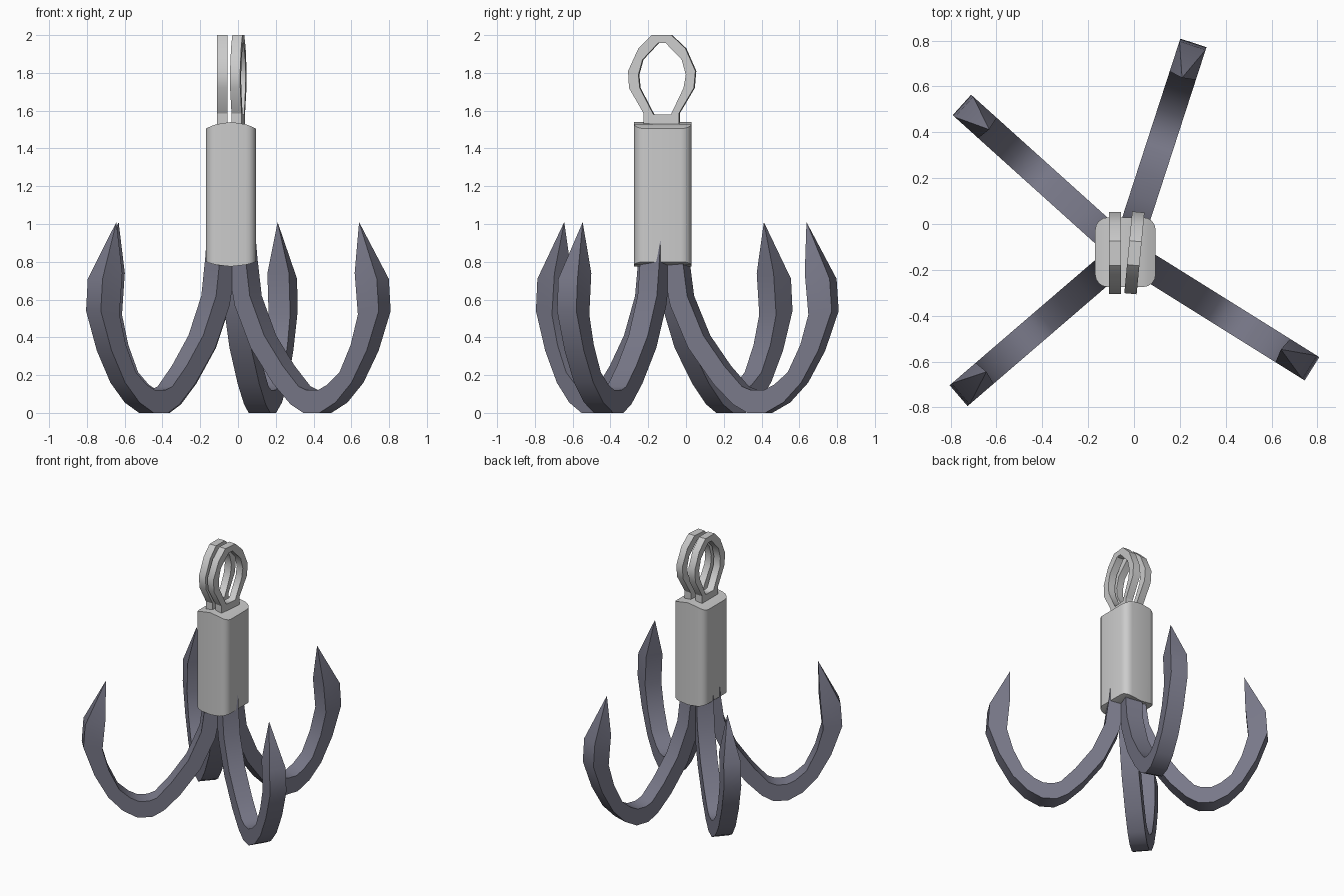
import bpy, math
from mathutils import Matrix

if "Cube" in bpy.data.objects:
    bpy.data.objects.remove(bpy.data.objects["Cube"])

CX, CY = -0.0375, -0.123   # axis of the shaft


def make(name, verts, faces, mat=None, angle=30):
    me = bpy.data.meshes.new(name)
    me.from_pydata(verts, [], faces)
    ob = bpy.data.objects.new(name, me)
    bpy.context.collection.objects.link(ob)
    bpy.ops.object.select_all(action='DESELECT')
    ob.select_set(True)
    bpy.context.view_layer.objects.active = ob
    # consistent outward normals
    bpy.ops.object.mode_set(mode='EDIT')
    bpy.ops.mesh.select_all(action='SELECT')
    bpy.ops.mesh.normals_make_consistent(inside=False)
    bpy.ops.object.mode_set(mode='OBJECT')
    if mat:
        me.materials.append(mat)
    bpy.ops.object.shade_smooth_by_angle(angle=math.radians(angle))
    return ob


# Shaft: rounded rectangle, ends domed along x
hx, hy, rad = 0.132, 0.152, 0.055
xs = []
for i in range(5):
    a = i / 4 * math.pi / 2
    xs.append((-hx + rad * (1 - math.cos(a)), hy - rad * (1 - math.sin(a))))
xs.append((0, hy))
xs += [(-x, y) for x, y in reversed(xs[:-1])]
loop = [(x, -y) for x, y in xs] + [(x, y) for x, y in reversed(xs)]
n, m = len(loop), len(xs)
verts = []
for z0, s, amount in ((0.775, 1, 0.025), (1.54, -1, 0.035)):
    verts += [(CX + x, CY + y, z0 + s * amount * (x / hx) ** 2) for x, y in loop]
faces = [(i, (i + 1) % n, n + (i + 1) % n, n + i) for i in range(n)]
for k in (0, n):
    faces += [(k + i, k + i + 1, k + n - 2 - i, k + n - 1 - i) for i in range(m - 1)]
make("shaft", verts, faces)

# Two flat rope eyes on top: closed band swept around an outline in the y-z plane
outer = [(-.222, 1.53), (-.222, 1.585), (-.30, 1.72), (-.305, 1.81), (-.25, 1.93), (-.18, 2.0),
         (-.075, 2.0), (0, 1.93), (.053, 1.81), (.045, 1.72), (-.035, 1.585), (-.035, 1.53)]
inner = [(-.17, 1.58), (-.17, 1.58), (-.243, 1.72), (-.25, 1.79), (-.228, 1.87), (-.145, 1.958),
         (-.105, 1.958), (-.02, 1.87), (.002, 1.79), (-.01, 1.72), (-.077, 1.58), (-.077, 1.58)]


def eye(name, x, turn, half=0.027):
    # four corners per station; the last station joins the first through the foot
    vs, fs = [], []
    for (oy, oz), (iy, iz) in zip(outer, inner):
        for sx, y, z in ((-half, oy, oz), (half, oy, oz), (half, iy, iz), (-half, iy, iz)):
            vs.append((sx, y - CY, z))
    k = len(outer)
    for i in range(k):
        a, b = 4 * i, 4 * ((i + 1) % k)
        fs += [(a + j, a + (j + 1) % 4, b + (j + 1) % 4, b + j) for j in range(4)]
    ob = make(name, vs, fs)
    ob.data.transform(Matrix.Translation((x, CY, 0)) @ Matrix.Rotation(turn, 4, 'Z'))
    # merge the doubled inner foot corners
    import bmesh
    bm = bmesh.new()
    bm.from_mesh(ob.data)
    bmesh.ops.remove_doubles(bm, verts=bm.verts, dist=1e-4)
    bm.to_mesh(ob.data)
    bm.free()


eye("rope_eye_left", -0.083, 0)
eye("rope_eye_right", 0.002, math.radians(-5.5))

# Hooks: square bar following an inner and outer (radius, height) profile to a point
metal = bpy.data.materials.new("dark_metal")
metal.diffuse_color = (0.19, 0.19, 0.25, 1)
metal.use_nodes = True
metal.node_tree.nodes["Principled BSDF"].inputs["Base Color"].default_value = metal.diffuse_color
h_in = [(.115, .95), (.128, .82), (.155, .62), (.245, .41), (.36, .25), (.46, .14), (.51, .12),
        (.58, .12), (.64, .15), (.715, .215), (.785, .36), (.83, .52), (.81, .74)]
h_out = [(0, .95), (.015, .80), (.06, .57), (.16, .345), (.30, .155), (.41, .045), (.49, 0),
         (.59, 0), (.69, .055), (.79, .16), (.885, .33), (.96, .54), (.948, .71)]
for num, ang in enumerate((-32, 72, 138, 220.7), 1):
    ca, sa = math.cos(math.radians(ang)), math.sin(math.radians(ang))

    def place(r, w, z):
        return (CX + r * ca - w * sa, CY + r * sa + w * ca, z)

    w = 0.06
    verts, faces = [], [(0, 1, 2, 3)]
    for (ri, zi), (ro, zo) in zip(h_in, h_out):
        verts += [place(ri, -w, zi), place(ri, w, zi), place(ro, w, zo), place(ro, -w, zo)]
    k = len(h_in)
    for i in range(k - 1):
        a = 4 * i
        faces += [(a + j, a + (j + 1) % 4, a + 4 + (j + 1) % 4, a + 4 + j) for j in range(4)]
    verts.append(place(.80, 0, 1.01))
    a = 4 * (k - 1)
    faces += [(a + j, a + (j + 1) % 4, a + 4) for j in range(4)]
    make(f"hook_{num}", verts, faces, metal)
